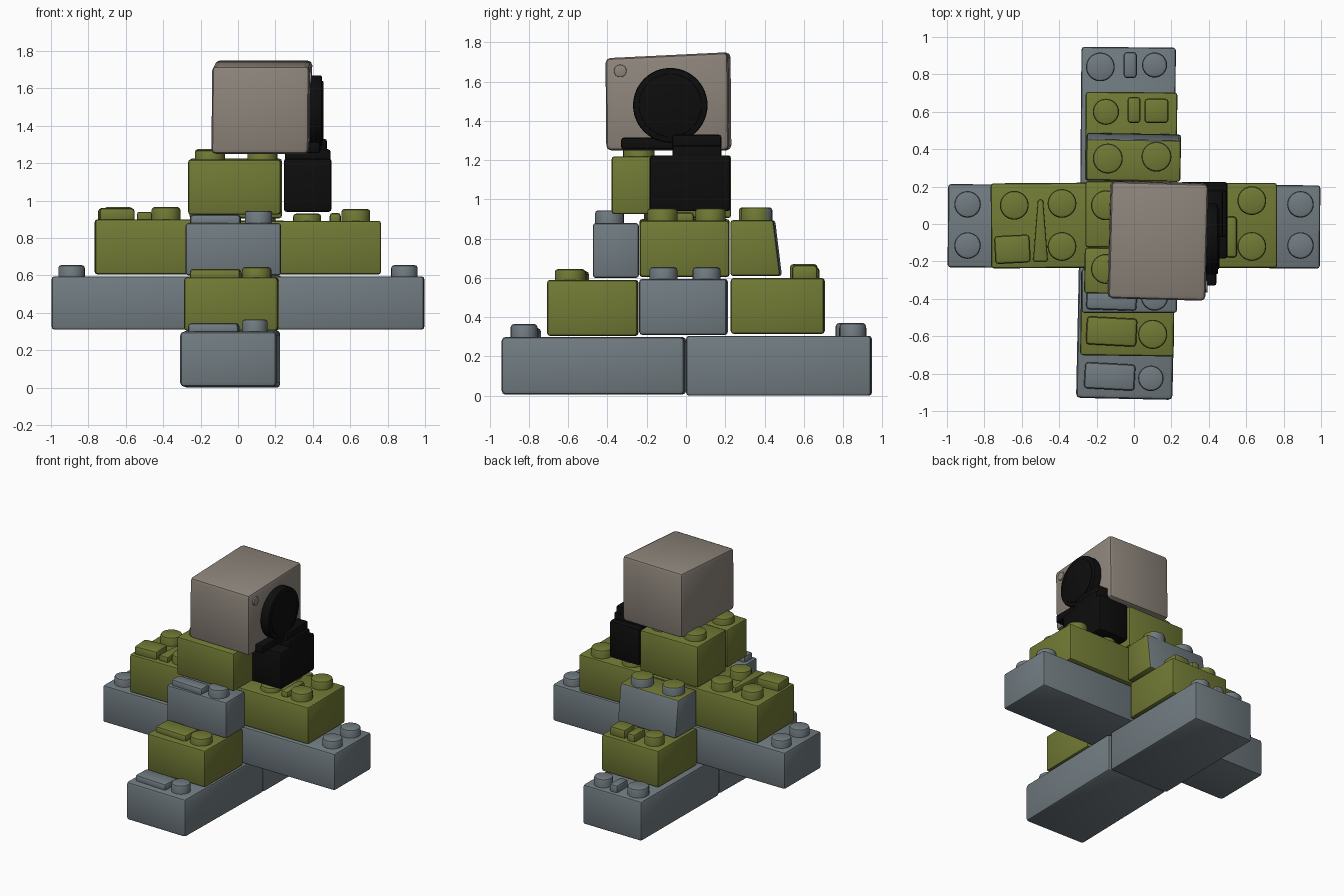
import bpy, bmesh, math
from mathutils import Matrix, Vector

cube = bpy.data.objects.get("Cube")
if cube:
    bpy.data.objects.remove(cube, do_unlink=True)


def material(name, rgb):
    m = bpy.data.materials.new(name)
    m.use_nodes = True
    m.diffuse_color = (*rgb, 1)
    bsdf = m.node_tree.nodes["Principled BSDF"]
    bsdf.inputs["Base Color"].default_value = (*rgb, 1)
    bsdf.inputs["Roughness"].default_value = 0.6
    return m


GREEN = material("olive green", (0.165, 0.195, 0.035))
GRAY = material("slate gray", (0.165, 0.20, 0.22))
TAN = material("warm stone", (0.27, 0.235, 0.20))
BLACK = material("black", (0.004, 0.004, 0.004))


def finish(name, bm, mat):
    bmesh.ops.recalc_face_normals(bm, faces=bm.faces)
    mesh = bpy.data.meshes.new(name)
    bm.to_mesh(mesh)
    bm.free()
    mesh.materials.append(mat)
    ob = bpy.data.objects.new(name, mesh)
    bpy.context.collection.objects.link(ob)
    bpy.ops.object.select_all(action='DESELECT')
    ob.select_set(True)
    bpy.context.view_layer.objects.active = ob
    bpy.ops.object.shade_smooth_by_angle(angle=math.radians(35))
    return ob


def brick(name, x, y, z, mat, turn=0, bevel=0.015, shape=None):
    """Bevelled box spanning the x, y, z ranges, turned about its own centre."""
    bm = bmesh.new()
    bmesh.ops.create_cube(bm, size=1)
    size = [r[1] - r[0] for r in (x, y, z)]
    mid = Vector([(r[1] + r[0]) / 2 for r in (x, y, z)])
    bmesh.ops.scale(bm, vec=size, verts=bm.verts)
    if shape:
        for v in bm.verts:
            shape(v.co)
    bmesh.ops.bevel(bm, geom=bm.edges[:], offset=bevel, segments=2,
                    profile=0.5, affect='EDGES')
    turn_matrix = Matrix.Rotation(math.radians(turn), 4, 'Z')
    bmesh.ops.transform(bm, matrix=Matrix.Translation(mid) @ turn_matrix, verts=bm.verts)
    return finish(name, bm, mat)


def disc(name, centre, radius, height, mat, bevel=0.015, axis='Z', sides=28):
    """Rounded disc rising from its centre along the axis."""
    bm = bmesh.new()
    bmesh.ops.create_cone(bm, cap_ends=True, segments=sides, radius1=radius,
                          radius2=radius, depth=height)
    rims = [e for e in bm.edges if e.verts[0].co.z > 0 and e.verts[1].co.z > 0]
    bmesh.ops.bevel(bm, geom=rims, offset=bevel, segments=2, profile=0.5, affect='EDGES')
    bmesh.ops.translate(bm, vec=(0, 0, height / 2), verts=bm.verts)
    if axis == 'X':
        bmesh.ops.rotate(bm, matrix=Matrix.Rotation(math.pi / 2, 3, 'Y'), verts=bm.verts)
    bmesh.ops.translate(bm, vec=centre, verts=bm.verts)
    return finish(name, bm, mat)


def stud(name, x, y, z, mat, radius=0.077, height=0.075):
    return disc(name, (x, y, z - 0.01), radius, height, mat)


def slab(name, x, y, z, w, d, mat, height=0.055, turn=0):
    return brick(name, (x - w / 2, x + w / 2), (y - d / 2, y + d / 2),
                 (z - 0.02, z + height), mat, turn, 0.018)


# Bottom layer: two long bricks end to end
brick("base_front", (-0.3, 0.215), (-0.935, -0.003), (0.005, 0.3), GRAY, -1.2, 0.022)
brick("base_back", (-0.285, 0.22), (0.003, 0.945), (0, 0.305), GRAY, -0.5)
slab("base_front_slab", -0.13, -0.815, 0.3, 0.27, 0.14, GRAY, 0.045, -3)
stud("base_front_stud", 0.09, -0.825, 0.3, GRAY, 0.068)
stud("base_back_stud_right", -0.18, 0.84, 0.305, GRAY)
stud("base_back_stud_left", 0.11, 0.85, 0.305, GRAY, 0.067)
slab("base_back_bar", -0.02, 0.85, 0.305, 0.07, 0.14, GRAY)

# Second layer: side arms and green bricks in front and behind
for side, s in (("left", 1), ("right", -1)):
    brick("arm_" + side, sorted((0.004 * s, 0.995 * s)), (-0.235, 0.21),
          (0.31, 0.595), GRAY, -0.4)
    for row, y in (("front", -0.115), ("back", 0.105)):
        stud(f"arm_stud_{side}_{row}", 0.89 * s, y, 0.595, GRAY, 0.071, 0.07)
brick("second_front", (-0.285, 0.215), (-0.705, -0.245), (0.305, 0.59), GREEN, -0.8)
brick("second_back", (-0.26, 0.23), (0.23, 0.705), (0.315, 0.6), GREEN, -0.5)
slab("second_front_slab", -0.12, -0.575, 0.59, 0.27, 0.15, GREEN, 0.045, -3)
stud("second_front_stud", 0.1, -0.59, 0.59, GREEN, 0.078, 0.065)
stud("second_back_stud", -0.15, 0.6, 0.6, GREEN, 0.07, 0.08)
slab("second_back_bar", 0, 0.61, 0.6, 0.07, 0.14, GREEN)
slab("second_back_block", 0.12, 0.605, 0.6, 0.13, 0.13, GREEN, 0.065)

# Third layer: green side bricks
brick("third_right", (-0.765, -0.003), (-0.235, 0.22), (0.605, 0.9), GREEN, 0.4)
brick("third_left", (0.003, 0.765), (-0.235, 0.22), (0.605, 0.892), GREEN)
for i, (x, y) in enumerate(((-0.64, 0.1), (-0.385, 0.11), (-0.385, -0.12))):
    stud(f"third_right_stud_{i + 1}", x, y, 0.9, GREEN)
slab("third_right_block", -0.65, -0.135, 0.9, 0.19, 0.15, GREEN, 0.06, 3)


def ridge(co):
    # pinch the back end into a wedge
    if co.y > 0:
        co.x *= 0.35


brick("third_right_wedge", (-0.54, -0.46), (-0.2, 0.13), (0.88, 0.94), GREEN, 0, 0.01, ridge)
for row, y in (("front", -0.12), ("back", 0.125)):
    stud("third_left_stud_" + row, 0.63, y, 0.89, GREEN)
    stud("third_left_inner_stud_" + row, 0.37, y, 0.89, GREEN, 0.075, 0.05)
slab("third_left_bar", 0.52, -0.07, 0.89, 0.06, 0.22, GREEN, 0.045)

# Third layer: gray front brick
brick("third_front", (-0.28, 0.23), (-0.475, -0.24), (0.6, 0.88), GRAY)
slab("third_front_slab", -0.12, -0.41, 0.88, 0.27, 0.1, GRAY, 0.045, -2)
stud("third_front_stud", 0.11, -0.39, 0.88, GRAY, 0.073, 0.075)


# Third layer: leaning back brick, green with gray back and right side
def lean(co):
    if co.y > 0 and co.z > 0:
        co.y -= 0.035


def gray_back(ob):
    ob.data.materials.append(GRAY)
    for p in ob.data.polygons:
        if p.normal.y > 0.6 or p.normal.x < -0.6:
            p.material_index = 1


gray_back(brick("third_back", (-0.255, 0.25), (0.23, 0.485), (0.61, 0.895), GREEN, -1, 0.015, lean))
gray_back(stud("third_back_stud_right", -0.14, 0.35, 0.895, GREEN, 0.08))
gray_back(stud("third_back_stud_left", 0.12, 0.36, 0.895, GREEN, 0.08))

# Fourth layer: two green bricks with studs and a black block
brick("fourth_front", (-0.265, 0.23), (-0.375, -0.13), (0.925, 1.22), GREEN, -1)
brick("fourth_back", (-0.26, 0.235), (-0.125, 0.23), (0.905, 1.225), GREEN)
for side, x in (("right", -0.15), ("left", 0.13)):
    stud("fourth_front_stud_" + side, x, -0.24, 1.22, GREEN, 0.08, 0.06)
    stud("fourth_back_stud_" + side, x, 0.1, 1.225, GREEN, 0.08, 0.06)
brick("neck_block", (0.245, 0.5), (-0.185, 0.225), (0.94, 1.225), BLACK)
brick("neck_block_cap", (0.25, 0.495), (-0.07, 0.18), (1.2, 1.275), BLACK)
brick("neck_plate_front", (0.25, 0.44), (-0.33, 0.1), (1.255, 1.315), BLACK, 0, 0.012)
brick("neck_plate_back", (0.25, 0.475), (-0.07, 0.18), (1.255, 1.33), BLACK, 0, 0.012)


# Head with a slightly skewed top, a round lens and a small button
def skew(co):
    if co.z > 0:
        co.z += 0.015 * (co.y / 0.31)
        co.x += 0.005
        co.y -= 0.004


brick("head", (-0.135, 0.385), (-0.4, 0.225), (1.25, 1.735), TAN, -1.5, 0.025, skew)
disc("lens", (0.375, -0.08, 1.48), 0.19, 0.075, BLACK, 0.012, 'X', 48)
disc("lens_glass", (0.44, -0.08, 1.48), 0.16, 0.016, BLACK, 0.004, 'X', 48)
disc("head_button", (0.375, -0.335, 1.655), 0.032, 0.018, TAN, 0.004, 'X', 24)
